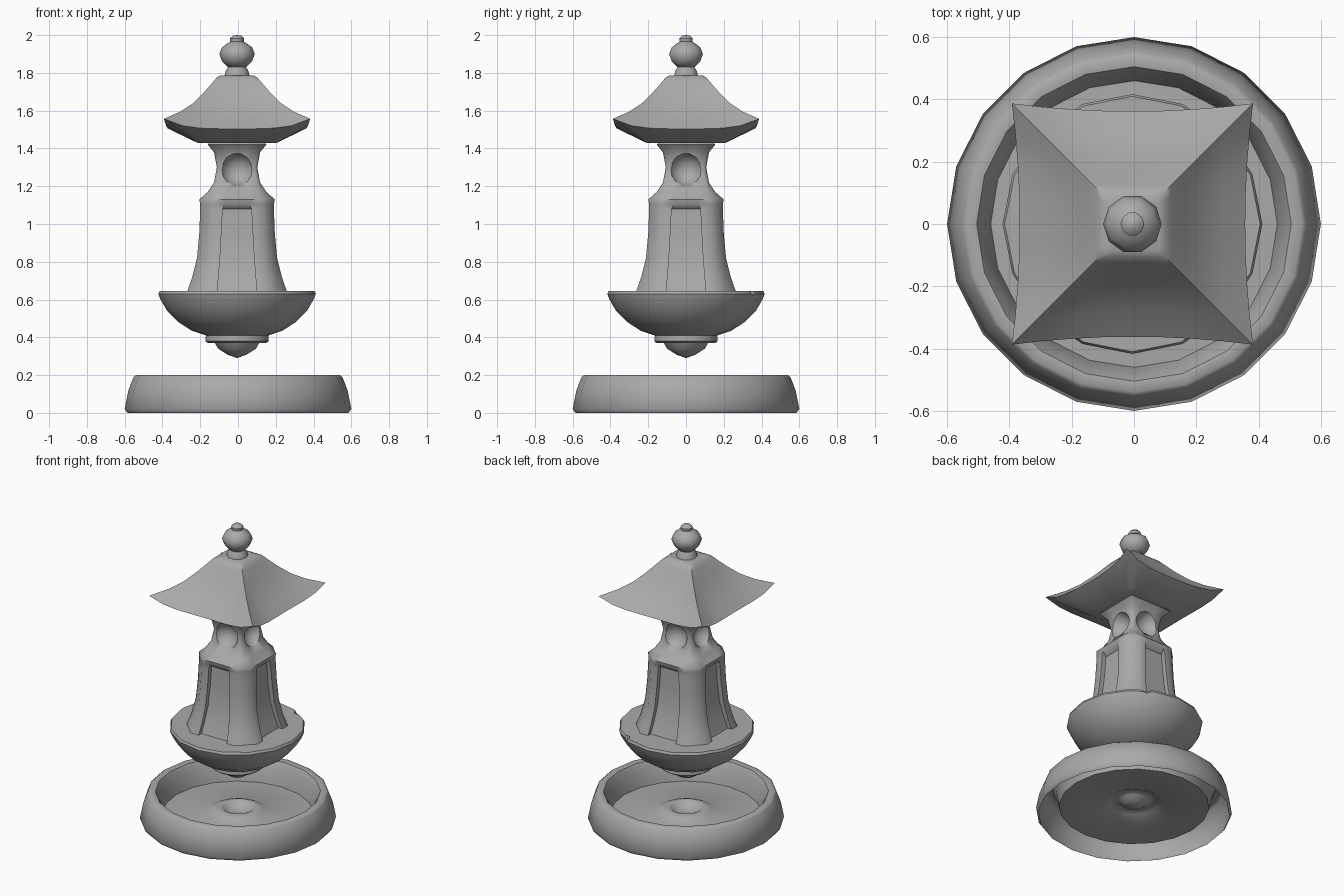
import bpy, bmesh
from math import cos, sin, pi, radians
from mathutils import Vector

cube = bpy.data.objects.get("Cube")
if cube:
    bpy.data.objects.remove(cube, do_unlink=True)

stone = bpy.data.materials.new("grey_stone")
stone.use_nodes = True
grey = (0.4, 0.4, 0.4, 1)
stone.diffuse_color = grey
stone.node_tree.nodes["Principled BSDF"].inputs["Base Color"].default_value = grey
SHIFT = -0.005  # the upper lantern stands slightly off the basin centre


def loft(name, rings, caps=True, x=0.0):
    """Skin a stack of equal-length point rings into a mesh object."""
    bm = bmesh.new()
    rows = [[bm.verts.new(p) for p in ring] for ring in rings]
    n = len(rows[0])
    for low, high in zip(rows, rows[1:]):
        for i in range(n):
            j = (i + 1) % n
            bm.faces.new((low[i], low[j], high[j], high[i]))
    if caps:
        bm.faces.new(rows[0][::-1])
        bm.faces.new(rows[-1])
    bmesh.ops.remove_doubles(bm, verts=bm.verts, dist=0.0005)
    bmesh.ops.recalc_face_normals(bm, faces=bm.faces)
    mesh = bpy.data.meshes.new(name)
    bm.to_mesh(mesh)
    bm.free()
    mesh.materials.append(stone)
    ob = bpy.data.objects.new(name, mesh)
    ob.location.x = x
    bpy.context.collection.objects.link(ob)
    return ob


def lathe(name, profile, sides, x=0.0):
    turns = [2 * pi * i / sides for i in range(sides)]
    rings = [[(r * cos(t), r * sin(t), z) for t in turns] for r, z in profile]
    return loft(name, rings, caps=False, x=x)


def activate(ob):
    bpy.ops.object.select_all(action='DESELECT')
    ob.select_set(True)
    bpy.context.view_layer.objects.active = ob


def smooth(ob, degrees):
    activate(ob)
    bpy.ops.object.shade_smooth_by_angle(angle=radians(degrees))


def carve(ob, centre, radius, segments=16):
    """Cut a spherical hollow out of a closed object."""
    bpy.ops.mesh.primitive_uv_sphere_add(segments=segments, ring_count=segments // 2,
                                         radius=radius, location=centre)
    cutter = bpy.context.object
    cutter.hide_render = True
    cutter.data.materials.append(stone)
    mod = ob.modifiers.new("hollow", 'BOOLEAN')
    mod.operation = 'DIFFERENCE'
    mod.solver = 'EXACT'
    mod.object = cutter
    activate(ob)
    bpy.ops.object.modifier_apply(modifier=mod.name)
    bpy.data.objects.remove(cutter, do_unlink=True)


# Basin: an open shell with a rolled rim and a small central crater
basin = lathe("basin", [
    (0.585, 0), (0.6, 0.02), (0.58, 0.12), (0.553, 0.19), (0.54, 0.2),
    (0.505, 0.195), (0.48, 0.15), (0.46, 0.05), (0.2, 0.055),
    (0.15, 0.08), (0.11, 0.095), (0.09, 0.085), (0.06, 0.06), (0, 0.05)], 20)
smooth(basin, 50)

# Bowl with its foot ring and pointed drop
bowl = lathe("bowl", [
    (0, 0.37), (0.155, 0.37), (0.168, 0.38), (0.165, 0.41), (0.24, 0.435),
    (0.31, 0.48), (0.37, 0.54), (0.405, 0.6), (0.417, 0.63),
    (0.41, 0.645), (0, 0.645)], 16, SHIFT)
carve(bowl, (0.2, 0.36, 0.65), 0.03, 8)
smooth(bowl, 40)
drop = lathe("bowl_drop", [(0.12, 0.375), (0.1, 0.34), (0.05, 0.308), (0, 0.29)], 12, SHIFT)
smooth(drop, 40)


# Lantern body: square section with chamfered corner pillars and sunk panels
def pillar_section(a, p, c, d, z):
    quarter = [(a, -p), (a - d, -p), (a - d, p), (a, p), (a, c), (c, a)]
    ring = []
    for _ in range(4):
        ring += [(x, y, z) for x, y in quarter]
        quarter = [(-y, x) for x, y in quarter]
    return ring


body = loft("lantern_body", [pillar_section(*s) for s in [
    (0.265, 0.105, 0.165, 0.03, 0.64), (0.237, 0.098, 0.15, 0.03, 0.72),
    (0.212, 0.09, 0.14, 0.03, 0.82), (0.2, 0.083, 0.135, 0.03, 0.95),
    (0.195, 0.076, 0.13, 0.03, 1.08), (0.195, 0.065, 0.13, 0, 1.105),
    (0.2, 0.065, 0.125, 0, 1.13), (0.155, 0.06, 0.12, 0, 1.17),
    (0.122, 0.05, 0.105, 0, 1.22), (0.107, 0.05, 0.095, 0, 1.3),
    (0.122, 0.05, 0.11, 0, 1.38), (0.155, 0.06, 0.15, 0, 1.42),
    (0.14, 0.06, 0.14, 0, 1.44)]], x=SHIFT)
for k in range(4):
    carve(body, Vector((0.145 * cos(k * pi / 2) + SHIFT, 0.145 * sin(k * pi / 2), 1.29)), 0.088)
smooth(body, 50)


# Roof: square rings whose sides bow inwards and sag between raised corners
def roof_ring(w, z, bow, sag, steps=8):
    ring = []
    for k in range(4):
        for i in range(steps):
            t = 2 * i / steps - 1
            x, y = w - bow * (1 - t * t), w * t
            for _ in range(k):
                x, y = -y, x
            ring.append((x, y, z - sag * (1 - t ** 4)))
    return ring


roof = loft("roof", [roof_ring(*s) for s in [
    (0.21, 1.43, 0, 0), (0.387, 1.557, 0.025, 0.053), (0.3, 1.595, 0.018, 0.03),
    (0.235, 1.638, 0.012, 0.018), (0.175, 1.697, 0.006, 0.008),
    (0.125, 1.755, 0, 0), (0.105, 1.778, 0, 0), (0.085, 1.787, 0, 0)]], x=SHIFT)
smooth(roof, 40)

# Finial: collar, ball and knob
collar = lathe("finial_collar", [(0.067, 1.78), (0.06, 1.81), (0.048, 1.83), (0, 1.83)], 10, SHIFT)
ball = lathe("finial_ball", [
    (0, 1.825), (0.05, 1.832), (0.08, 1.862), (0.094, 1.9), (0.08, 1.935),
    (0.05, 1.957), (0.036, 1.965), (0.038, 1.982), (0.022, 1.997), (0, 2)], 10, SHIFT)
for part in (collar, ball):
    smooth(part, 50)
